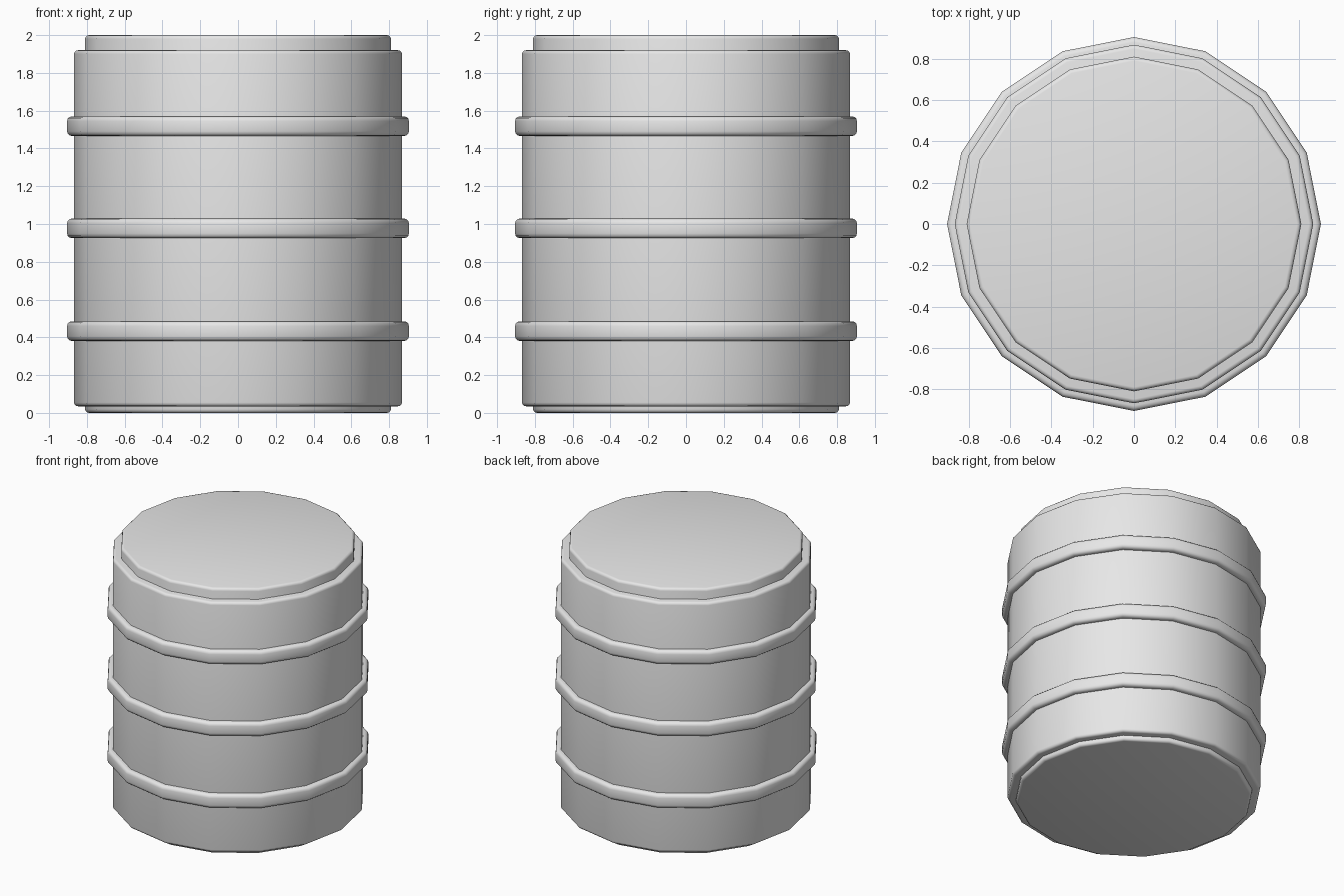
import bpy

SIDES = 16

cube = bpy.data.objects.get("Cube")
if cube:
    bpy.data.objects.remove(cube, do_unlink=True)

# Single grey finish
grey = bpy.data.materials.new("light grey")
grey.use_nodes = True
grey.diffuse_color = (0.8, 0.8, 0.8, 1)
grey.node_tree.nodes["Principled BSDF"].inputs["Base Color"].default_value = (0.8, 0.8, 0.8, 1)


def drum_section(name, radius, bottom, top, bevel):
    """Faceted upright cylinder with a corner on each axis and rounded rims."""
    bpy.ops.mesh.primitive_cylinder_add(
        vertices=SIDES, radius=radius, depth=top - bottom,
        location=(0, 0, (bottom + top) / 2))
    obj = bpy.context.object
    obj.name = obj.data.name = name
    obj.data.materials.append(grey)
    mod = obj.modifiers.new("rounded rims", "BEVEL")
    mod.width = bevel
    mod.segments = 3
    mod.limit_method = "ANGLE"
    bpy.ops.object.shade_smooth()
    return obj


# Inner core: shows as the raised lid and the recessed base
drum_section("lid_and_base", 0.81, 0, 2, 0.02)

# Main barrel wall
drum_section("barrel_body", 0.868, 0.035, 1.92, 0.02)

# Reinforcing hoops
for label, middle in (("lower", 0.433), ("middle", 0.977), ("upper", 1.518)):
    drum_section(label + "_hoop", 0.905, middle - 0.052, middle + 0.052, 0.025)
